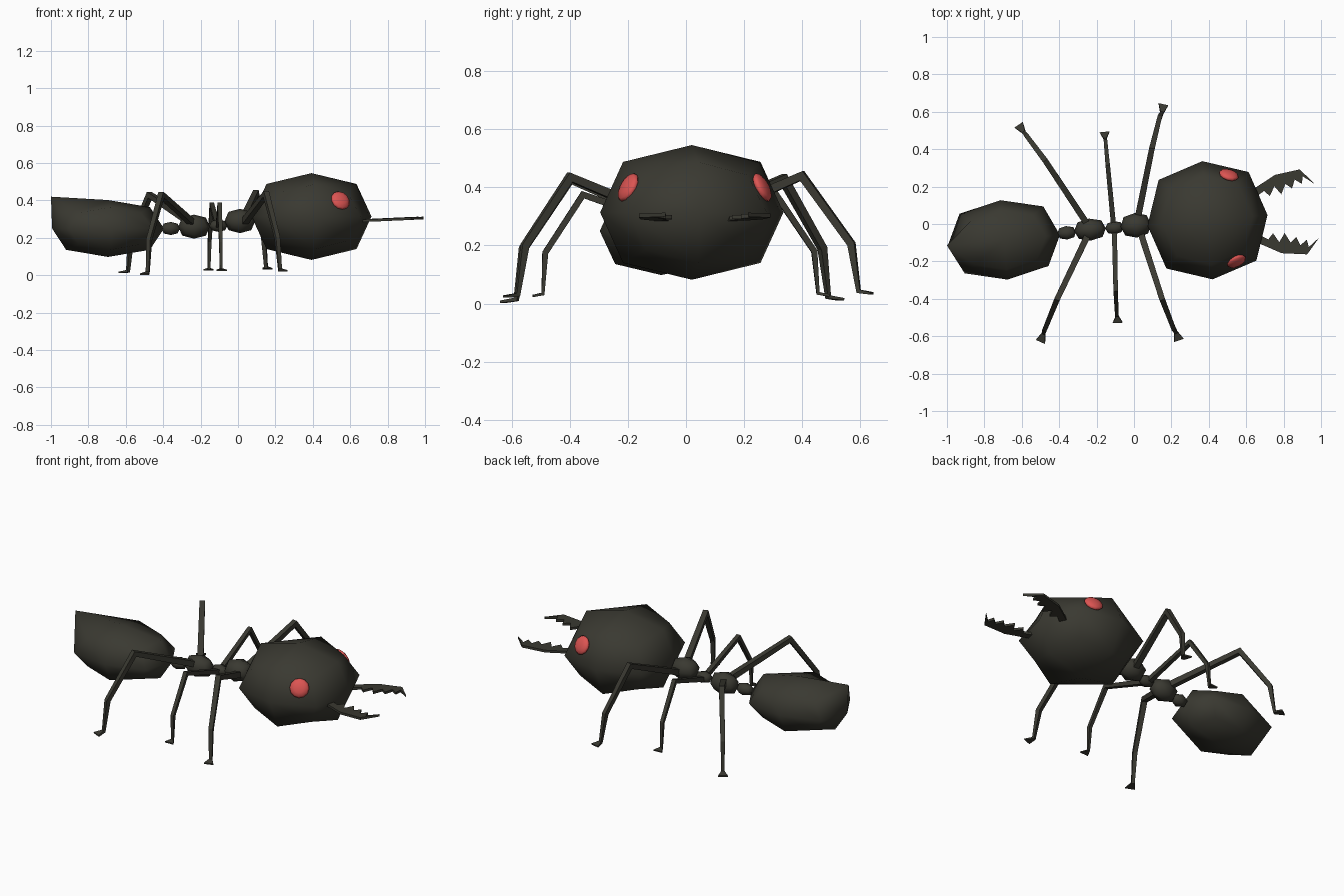
import bpy, bmesh, math
from mathutils import Vector, Matrix

if "Cube" in bpy.data.objects:
    bpy.data.objects.remove(bpy.data.objects["Cube"])


def material(name, rgb):
    m = bpy.data.materials.new(name)
    m.diffuse_color = (*rgb, 1)
    m.use_nodes = True
    m.node_tree.nodes["Principled BSDF"].inputs["Base Color"].default_value = m.diffuse_color
    return m


DARK = material("dark shell", (0.042, 0.041, 0.031))
RED = material("red eye", (0.72, 0.09, 0.085))
YAW = math.radians(5)


def finish(name, bm, mat, smooth):
    bmesh.ops.recalc_face_normals(bm, faces=bm.faces)
    for f in bm.faces:
        f.smooth = smooth
    me = bpy.data.meshes.new(name)
    bm.to_mesh(me)
    bm.free()
    me.materials.append(mat)
    ob = bpy.data.objects.new(name, me)
    bpy.context.collection.objects.link(ob)
    return ob


def blob(name, center, half, yaw=YAW, tip=None):
    """Rounded cube: face centres at 1, edges at 0.75, corners at 0.556."""
    bm = bmesh.new()
    bmesh.ops.create_cube(bm, size=2)
    bmesh.ops.subdivide_edges(bm, edges=bm.edges[:], cuts=1, use_grid_fill=True)
    peak = None
    for v in bm.verts:
        n = sum(abs(c) > 0.5 for c in v.co)
        if v.co.x < -0.5 and v.co.z > 0.5 and n == 2:
            peak = v
        v.co *= {1: 1.0, 2: 0.75, 3: 0.5556}[n]
    bm.transform(Matrix.Translation(center) @ Matrix.Rotation(yaw, 4, 'Z')
                 @ Matrix.Diagonal((*half, 1)))
    if tip:
        peak.co = tip
    return finish(name, bm, DARK, True)


# Body chain from head to tail; the abdomen has a raised rear point
HEAD = Vector((0.393, 0.02, 0.314))
blob("head", HEAD, (0.322, 0.317, 0.232))
blob("front_thorax", (0.01, -0.007, 0.29), (0.082, 0.066, 0.065))
blob("middle_thorax", (-0.105, -0.02, 0.265), (0.048, 0.035, 0.033))
blob("rear_thorax", (-0.235, -0.03, 0.26), (0.085, 0.059, 0.064))
blob("waist", (-0.36, -0.047, 0.25), (0.05, 0.036, 0.035))
blob("abdomen", (-0.695, -0.085, 0.25), (0.3, 0.213, 0.152), tip=(-1, -0.115, 0.42))

head_frame = Matrix.Translation(HEAD) @ Matrix.Rotation(YAW, 4, 'Z')

# Eyes: flattened balls lying on the upper front corners of the head
for side, label in ((1, "left"), (-1, "right")):
    bm = bmesh.new()
    bmesh.ops.create_uvsphere(bm, u_segments=12, v_segments=6, radius=1)
    normal = Vector((0.33, side * 0.83, 0.45))
    turn = normal.to_track_quat('Z', 'Y').to_matrix().to_4x4()
    spot = Matrix.Translation((0.135, side * 0.232, 0.086))
    bm.transform(head_frame @ spot @ turn @ Matrix.Diagonal((0.054, 0.054, 0.02, 1)))
    finish(label + "_eye", bm, RED, True)

# Mandibles: thin saw-toothed plates, mirrored about the head axis
jaw = [(0.25, 0.14), (0.38, 0.21), (0.515, 0.228), (0.588, 0.143),
       (0.527, 0.19), (0.52, 0.15), (0.483, 0.176), (0.465, 0.13),
       (0.432, 0.157), (0.405, 0.104), (0.372, 0.15), (0.343, 0.1),
       (0.315, 0.13), (0.25, 0.09)]
for side, label in ((1, "left"), (-1, "right")):
    bm = bmesh.new()
    vs = [bm.verts.new((x, side * y, -0.03 + 0.045 * (x - 0.25))) for x, y in jaw]
    face = bm.faces.new(vs)
    ext = bmesh.ops.extrude_face_region(bm, geom=[face])["geom"]
    for v in ext:
        if isinstance(v, bmesh.types.BMVert):
            v.co.z += 0.014
    bm.transform(head_frame)
    finish(label + "_mandible", bm, DARK, False)


def leg(name, pts, k=1.0):
    """Square tube through hip, knee, ankle, heel, ending in a flat flared toe."""
    pts = [Vector(p) for p in pts]
    out = pts[-1] - pts[0]
    side = Vector((-out.y, out.x, 0)).normalized()
    sizes = [(0.017, 0.017), (0.015, 0.017), (0.012, 0.013), (0.009, 0.008), (0.027, 0.004)]
    bm = bmesh.new()
    rings = []
    for i, p in enumerate(pts):
        a = (p - pts[i - 1]).normalized() if i else Vector()
        b = (pts[i + 1] - p).normalized() if i < len(pts) - 1 else Vector()
        up = side.cross((a + b).normalized()).normalized()
        w, h = sizes[i]
        w, h = (w * k, h * k) if i < 4 else (w, h)
        rings.append([bm.verts.new(p + side * w * s + up * h * t)
                      for s, t in ((1, 1), (-1, 1), (-1, -1), (1, -1))])
    for r, q in zip(rings, rings[1:]):
        for j in range(4):
            bm.faces.new((r[j], r[(j + 1) % 4], q[(j + 1) % 4], q[j]))
    bm.faces.new(rings[0])
    bm.faces.new(rings[-1])
    finish(name, bm, DARK, False)


# Legs: hip, knee, ankle, heel, toe
leg("front_left_leg", [(0.02, 0.03, 0.28), (0.095, 0.4, 0.44), (0.137, 0.57, 0.205),
                       (0.15, 0.595, 0.042), (0.157, 0.64, 0.035)])
leg("front_right_leg", [(0.03, -0.03, 0.28), (0.15, -0.4, 0.435), (0.21, -0.555, 0.2),
                        (0.225, -0.58, 0.03), (0.24, -0.622, 0.024)])
leg("middle_left_leg", [(-0.11, 0, 0.262), (-0.14, 0.31, 0.375), (-0.152, 0.442, 0.18),
                        (-0.155, 0.455, 0.035), (-0.157, 0.492, 0.028)], 0.8)
leg("middle_right_leg", [(-0.105, -0.03, 0.262), (-0.098, -0.355, 0.375), (-0.092, -0.485, 0.175),
                         (-0.09, -0.493, 0.033), (-0.087, -0.528, 0.026)], 0.8)
leg("rear_left_leg", [(-0.25, 0, 0.28), (-0.472, 0.335, 0.43), (-0.573, 0.47, 0.19),
                      (-0.588, 0.49, 0.022), (-0.617, 0.53, 0.015)])
leg("rear_right_leg", [(-0.245, -0.055, 0.28), (-0.41, -0.4, 0.43), (-0.475, -0.56, 0.19),
                       (-0.483, -0.585, 0.014), (-0.5, -0.63, 0.006)])
